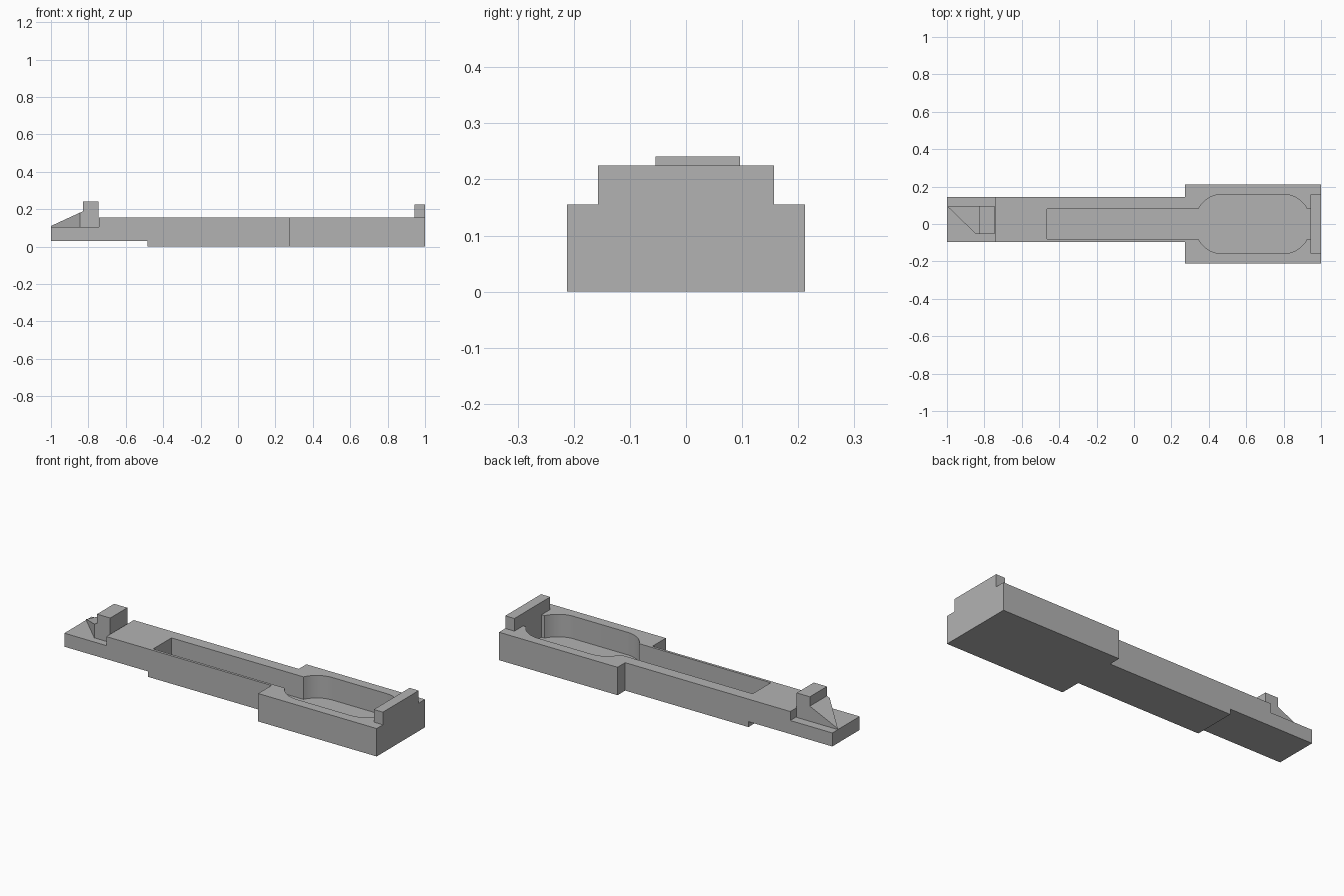
import bpy
import bmesh
import math
from mathutils import Vector

if "Cube" in bpy.data.objects:
    bpy.data.objects.remove(bpy.data.objects["Cube"], do_unlink=True)

grey = bpy.data.materials.new("plain grey")
grey.use_nodes = True
grey.diffuse_color = (0.45, 0.45, 0.45, 1)
grey.node_tree.nodes["Principled BSDF"].inputs["Base Color"].default_value = grey.diffuse_color


def prism(name, outline, direction):
    """Extrude a flat outline of 3D points along a direction."""
    bm = bmesh.new()
    face = bm.faces.new([bm.verts.new(p) for p in outline])
    out = bmesh.ops.extrude_face_region(bm, geom=[face])
    moved = [v for v in out["geom"] if isinstance(v, bmesh.types.BMVert)]
    bmesh.ops.translate(bm, verts=moved, vec=Vector(direction))
    bmesh.ops.recalc_face_normals(bm, faces=bm.faces)
    mesh = bpy.data.meshes.new(name)
    bm.to_mesh(mesh)
    bm.free()
    mesh.materials.append(grey)
    obj = bpy.data.objects.new(name, mesh)
    bpy.context.collection.objects.link(obj)
    return obj


def box(name, x0, x1, y0, y1, z0, z1):
    corners = [(x0, y0, z0), (x1, y0, z0), (x1, y1, z0), (x0, y1, z0)]
    return prism(name, corners, (0, 0, z1 - z0))


def boolean(target, tool, operation):
    mod = target.modifiers.new(operation.lower(), "BOOLEAN")
    mod.operation = operation
    mod.solver = "EXACT"
    mod.object = tool
    bpy.context.view_layer.objects.active = target
    bpy.ops.object.modifier_apply(modifier=mod.name)
    bpy.data.objects.remove(tool, do_unlink=True)


TOP, TAIL, FLOOR = 0.155, 0.105, 0.03

# Long bar with a stepped side profile, joined to the wide end block
profile = [(-1, FLOOR), (-0.485, FLOOR), (-0.485, 0), (0.4, 0),
           (0.4, TOP), (-0.742, TOP), (-0.742, TAIL), (-1, TAIL)]
body = prism("body", [(x, -0.095, z) for x, z in profile], (0, 0.24, 0))
boolean(body, box("wide_block", 0.272, 1, -0.212, 0.212, 0, TOP), "UNION")

# Pocket: narrow channel opening into a wide bay with rounded shoulders
radius, sweep, steps = 0.14, math.asin(0.125 / 0.14), 12
half = [(-0.465, 0.08)]
for centre, start, end in ((0.47, -sweep, 0), (0.8, 0, sweep)):
    for i in range(steps + 1):
        a = start + (end - start) * i / steps
        half.append((centre + radius * math.sin(a),
                     0.158 - radius + radius * math.cos(a)))
half.append((0.944, half[-1][1]))
outline = half + [(x, -y) for x, y in reversed(half)]
pocket = prism("pocket_cutter", [(x, y, FLOOR) for x, y in outline], (0, 0, 0.3))
boolean(body, pocket, "DIFFERENCE")

# Raised stop at the wide end
box("end_stop", 0.944, 1, -0.157, 0.157, TOP, 0.225)

# Post on the tail, with a wedge whose foot is cut diagonally in plan
box("tail_post", -0.828, -0.747, -0.054, 0.096, TAIL, 0.241)
wedge = prism("tail_wedge", [(-1, 0.096, TAIL), (-0.845, -0.054, TAIL),
                             (-0.828, -0.054, TAIL), (-0.828, 0.096, TAIL)], (0, 0, 0.1))
for v in wedge.data.vertices:
    if v.co.z > TAIL + 0.01:
        v.co.z = 0.11 + (v.co.x + 1) * 0.46

# Smooth the bay's curved walls while keeping the corners crisp
bpy.ops.object.select_all(action="DESELECT")
body.select_set(True)
bpy.context.view_layer.objects.active = body
bpy.ops.object.shade_smooth_by_angle(angle=math.radians(20))
